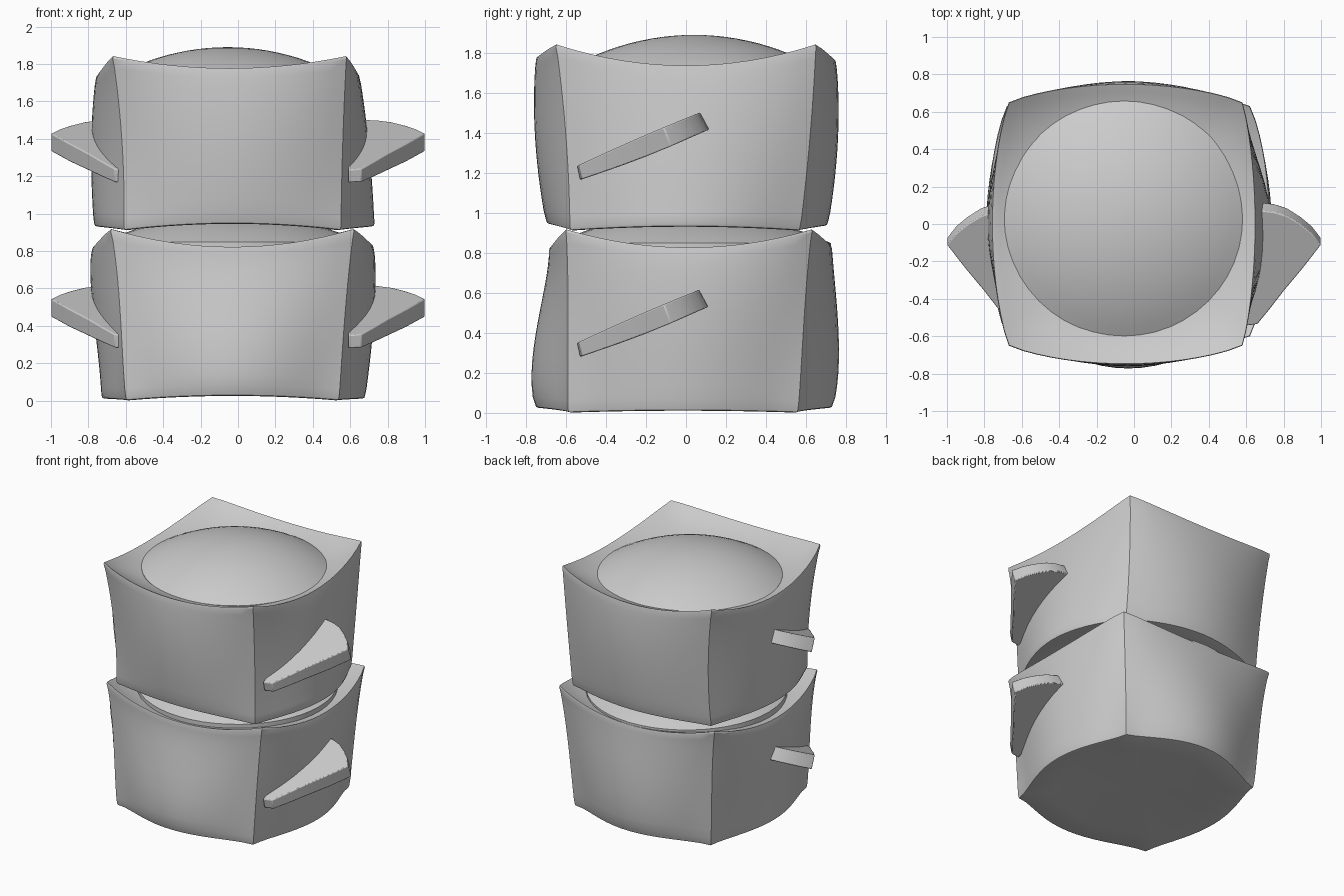
import bpy, bmesh, math

if "Cube" in bpy.data.objects:
    bpy.data.objects.remove(bpy.data.objects["Cube"])

def finish(bm, name, angle=24):
    bmesh.ops.recalc_face_normals(bm, faces=bm.faces[:])
    me = bpy.data.meshes.new(name)
    bm.to_mesh(me)
    bm.free()
    ob = bpy.data.objects.new(name, me)
    bpy.context.collection.objects.link(ob)
    bpy.ops.object.select_all(action='DESELECT')
    ob.select_set(True)
    bpy.context.view_layer.objects.active = ob
    bpy.ops.object.shade_smooth_by_angle(angle=math.radians(angle))
    return ob

def loft(bm, rings):
    vs = [[bm.verts.new(p) for p in r] for r in rings]
    n = len(vs[0])
    for a, b in zip(vs, vs[1:]):
        for i in range(n):
            j = (i + 1) % n
            bm.faces.new((a[i], a[j], b[j], b[i]))
    bm.faces.new(vs[0])
    bm.faces.new(vs[-1])

N = 16  # segments along each side of a block

def ring(L):
    # four corners and four bulged side middles -> closed ring
    xl, xr, yf, yb, ml, mr, mf, mb, zc, zl, zr, zf, zb, power = L
    cx, cy = (xl + xr) / 2, (yf + yb) / 2
    corners = [(xl, yf), (xr, yf), (xr, yb), (xl, yb)]
    mids = [(cx, mf, zf), (mr, cy, zr), (cx, mb, zb), (ml, cy, zl)]
    pts = []
    for k in range(4):
        a, b, m = corners[k], corners[(k + 1) % 4], mids[k]
        for i in range(N):
            t = i / N
            wz = 1 - (2 * t - 1) ** 2
            w = wz ** power
            pts.append((a[0] + (b[0] - a[0]) * t + w * (m[0] - (a[0] + b[0]) / 2),
                        a[1] + (b[1] - a[1]) * t + w * (m[1] - (a[1] + b[1]) / 2),
                        zc + wz * (m[2] - zc)))
    return pts

def shrink(pts, s, center, power):
    cx, cy, cz = center
    return [(cx + (x - cx) * s, cy + (y - cy) * s, cz + (z - cz) * s ** power)
            for x, y, z in pts]

def blend(levels, t):
    # smooth curve through evenly spaced levels
    n = len(levels) - 1
    out = [0] * len(levels[0])
    for i, level in enumerate(levels):
        w = 1
        for j in range(n + 1):
            if j != i:
                w *= (t * n - j) / (i - j)
        out = [o + w * v for o, v in zip(out, level)]
    return out

def block(name, levels, center_bottom, center_top):
    walls = [ring(blend(levels, i / 14)) for i in range(15)]
    # softened lower and upper rims
    bottom, top = walls[0], walls[-1]
    walls[0] = [(x, y, z + .02) for x, y, z in bottom]
    walls[-1] = [(x, y, z - .015) for x, y, z in top]
    under = [shrink(bottom, s, center_bottom, 2) for s in (.05, .4, .75, .975)]
    over = [shrink(top, s, center_top, 4) for s in (.98, .94, .88, .8, .7, .55, .35, .05)]
    rim_b = [(x * .993, y * .993, z + .005) for x, y, z in bottom]
    rim_t = [(x * .996, y * .996, z - .003) for x, y, z in top]
    bm = bmesh.new()
    loft(bm, under + [rim_b] + walls + [rim_t] + over)
    return finish(bm, name)

# stacked bulging blocks
block("lower_block", [
    (-.60, .54, -.59, .56, -.73, .68, -.755, .735, .0, .01, .01, .025, .025, 1.5),
    (-.62, .56, -.59, .58, -.755, .715, -.765, .765, .30, .30, .30, .30, .30, 1.25),
    (-.64, .585, -.59, .60, -.785, .735, -.715, .75, .61, .59, .59, .59, .59, 1.0),
    (-.68, .62, -.60, .63, -.78, .725, -.685, .73, .92, .82, .83, .825, .835, .85)],
    (-.03, 0, .03), (-.03, 0, .77))
block("upper_block", [
    (-.61, .55, -.58, .57, -.77, .73, -.70, .71, .91, .93, .93, .945, .935, 1.15),
    (-.62, .56, -.60, .62, -.785, .70, -.755, .76, 1.38, 1.36, 1.36, 1.38, 1.37, 1.0),
    (-.67, .58, -.65, .65, -.76, .65, -.75, .75, 1.845, 1.735, 1.74, 1.78, 1.765, .85)],
    (-.03, 0, .95), (-.045, 0, 1.67))

# shallow domes on top of the blocks
def dome(name, cx, cy, apex, radius, R):
    prof = [(radius, apex - .23)]
    for i in range(12, 0, -1):
        r = radius * i / 12
        prof.append((r, apex - R + math.sqrt(R * R - r * r)))
    prof.append((.002, apex))
    bm = bmesh.new()
    loft(bm, [[(cx + r * math.cos(a * math.tau / 48), cy + r * math.sin(a * math.tau / 48), z)
               for a in range(48)] for r, z in prof])
    return finish(bm, name)

dome("lower_dome", -.03, .035, 1.0, .69, 1.65)
dome("upper_dome", -.055, .04, 1.89, .64, 1.25)

# tilted side fins, thicker toward the back
FIN = [(.59, -.53), (.66, -.52), (.73, -.43), (.80, -.335), (.90, -.21), (1.0, -.075),
       (.95, -.01), (.89, .04), (.82, .085), (.75, .108), (.69, .115), (.58, .11)]

def fin(name, side, dz):
    low, high = [], []
    for x, y in FIN:
        t = (y + .53) / .64
        swell = .012 * math.sin(math.pi * min(max(t, 0), 1))
        low.append((side * x, y, 1.165 + .25 * t - swell + dz))
        high.append((side * x, y - .015 - .03 * t, 1.235 + .265 * t + swell * .5 + dz))
    bm = bmesh.new()
    loft(bm, [low, high])
    ob = finish(bm, name, 30)
    bev = ob.modifiers.new("soft_edges", 'BEVEL')
    bev.width = .006
    bev.segments = 2
    return ob

for label, dz in (("upper", 0), ("lower", -.885)):
    fin(label + "_right_fin", 1, dz)
    fin(label + "_left_fin", -1, dz)
